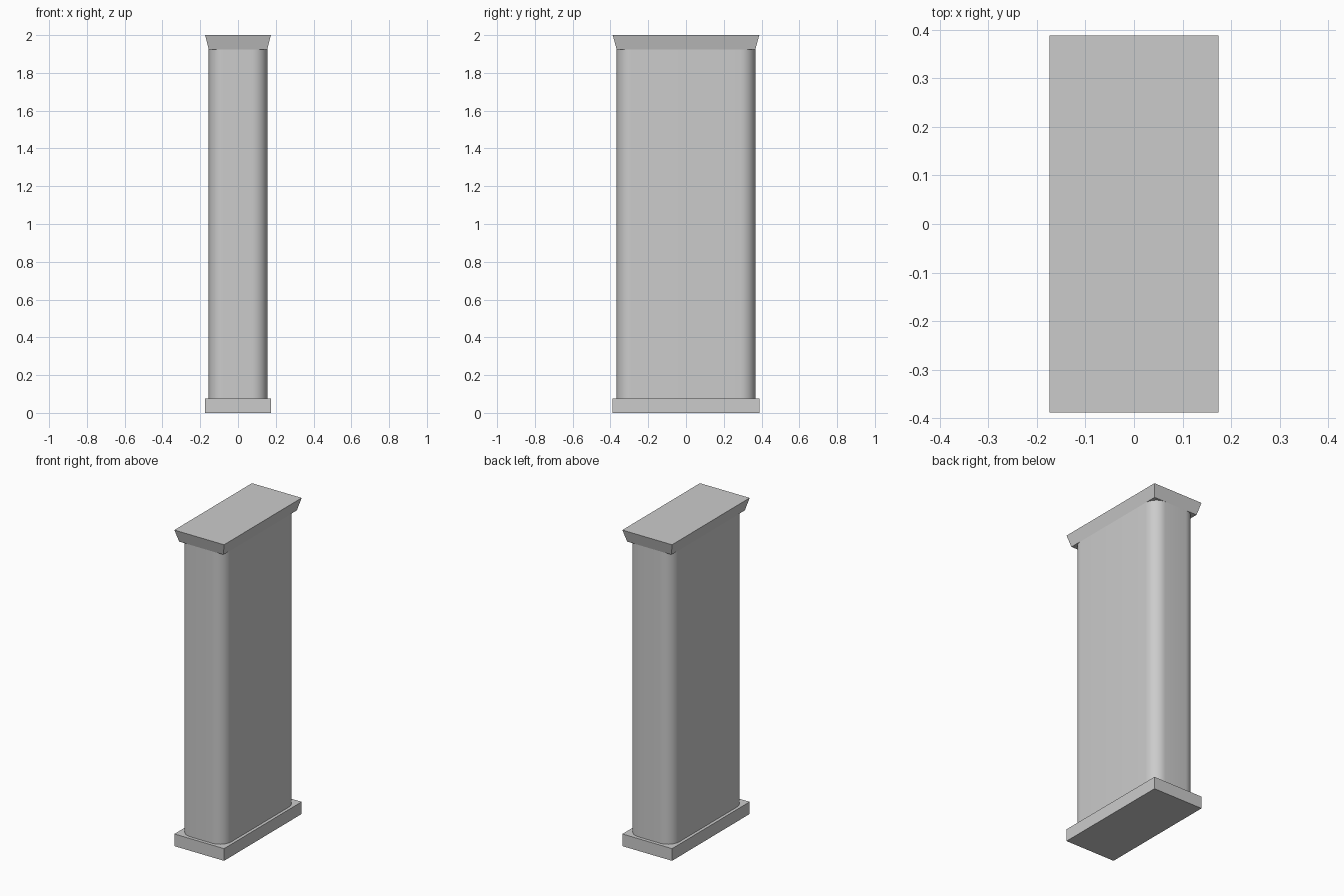
import bpy
import bmesh
from math import cos, sin, pi, radians

cube = bpy.data.objects.get("Cube")
if cube:
    bpy.data.objects.remove(cube, do_unlink=True)

# Single stone colour
stone = bpy.data.materials.new("stone_grey")
stone.use_nodes = True
colour = (0.6, 0.6, 0.6, 1)
stone.diffuse_color = colour
stone.node_tree.nodes["Principled BSDF"].inputs["Base Color"].default_value = colour

SHAFT = (0.155, 0.367)
SLAB = (0.174, 0.388)
BASE_TOP, CAP_BOTTOM, TOP = 0.077, 1.924, 2.0


def outline(half, radius=0, steps=10):
    """Counter-clockwise rectangle, with rounded corners if a radius is given."""
    hx, hy = half
    points = []
    for i, (sx, sy) in enumerate([(1, 1), (-1, 1), (-1, -1), (1, -1)]):
        if not radius:
            points.append((sx * hx, sy * hy))
            continue
        for k in range(steps + 1):
            a = (i + k / steps) * pi / 2
            points.append((sx * (hx - radius) + radius * cos(a),
                           sy * (hy - radius) + radius * sin(a)))
    return points


def loft(name, lower, z0, upper, z1):
    """Closed solid between two outlines with equal point counts."""
    bm = bmesh.new()
    low = [bm.verts.new((x, y, z0)) for x, y in lower]
    high = [bm.verts.new((x, y, z1)) for x, y in upper]
    n = len(low)
    for i in range(n):
        j = (i + 1) % n
        bm.faces.new((low[i], low[j], high[j], high[i]))
    bm.faces.new(low[::-1])
    bm.faces.new(high)
    mesh = bpy.data.meshes.new(name)
    bm.to_mesh(mesh)
    bm.free()
    mesh.materials.append(stone)
    obj = bpy.data.objects.new(name, mesh)
    bpy.context.collection.objects.link(obj)
    return obj


# Plinth, rounded shaft and flared capital
loft("plinth", outline(SLAB), 0, outline(SLAB), BASE_TOP)
rounded = outline(SHAFT, radius=0.08)
shaft = loft("shaft", rounded, BASE_TOP, rounded, CAP_BOTTOM)
loft("capital", outline(SHAFT), CAP_BOTTOM, outline(SLAB), TOP)

# Smooth rounded corners on the shaft, keeping its ends sharp
bpy.ops.object.select_all(action="DESELECT")
shaft.select_set(True)
bpy.context.view_layer.objects.active = shaft
bpy.ops.object.shade_smooth_by_angle(angle=radians(30))
